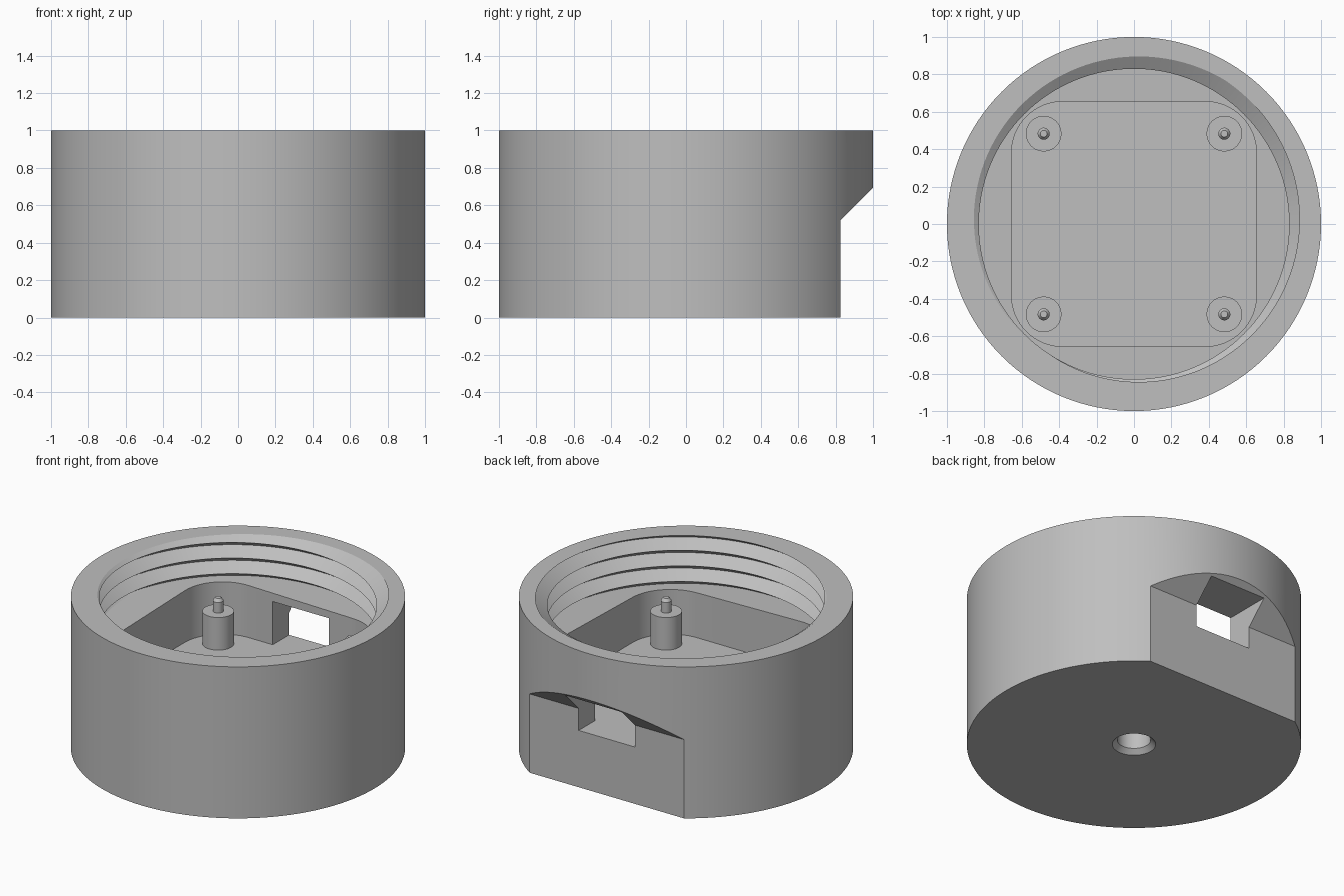
import bpy, bmesh
from math import sin, cos, pi, radians
from mathutils import Matrix

old = bpy.data.objects.get("Cube")
if old:
    bpy.data.objects.remove(old, do_unlink=True)

grey = bpy.data.materials.new("plain grey")
grey.use_nodes = True
COLOUR = (0.52, 0.52, 0.52, 1)
grey.diffuse_color = COLOUR
grey.node_tree.nodes["Principled BSDF"].inputs["Base Color"].default_value = COLOUR

SEGMENTS = 128


def make_object(name, bm):
    bmesh.ops.recalc_face_normals(bm, faces=bm.faces[:])
    mesh = bpy.data.meshes.new(name)
    bm.to_mesh(mesh)
    bm.free()
    mesh.materials.append(grey)
    obj = bpy.data.objects.new(name, mesh)
    bpy.context.collection.objects.link(obj)
    return obj


def lathe(name, profile, segments, x=0, y=0):
    """Closed solid of stacked rings from (radius, z) pairs."""
    bm = bmesh.new()
    rings = [[bm.verts.new((x + r * cos(2 * pi * i / segments),
                            y + r * sin(2 * pi * i / segments), z))
              for i in range(segments)] for r, z in profile]
    for low, high in zip(rings, rings[1:]):
        for i in range(segments):
            j = (i + 1) % segments
            bm.faces.new((low[i], low[j], high[j], high[i]))
    bm.faces.new(rings[0])
    bm.faces.new(rings[-1])
    return make_object(name, bm)


def prism(name, points, offset):
    """Solid made by moving a flat outline along an offset."""
    bm = bmesh.new()
    face = bm.faces.new([bm.verts.new(p) for p in points])
    moved = bmesh.ops.extrude_face_region(bm, geom=[face])["geom"]
    bmesh.ops.translate(bm, vec=offset,
                        verts=[v for v in moved if isinstance(v, bmesh.types.BMVert)])
    return make_object(name, bm)


def box(name, size, matrix):
    bm = bmesh.new()
    bmesh.ops.create_cube(bm, size=1)
    bmesh.ops.scale(bm, vec=size, verts=bm.verts)
    bmesh.ops.transform(bm, matrix=matrix, verts=bm.verts)
    return make_object(name, bm)


def boolean(target, cutter, operation="DIFFERENCE"):
    cutter.hide_render = True
    mod = target.modifiers.new("cut", "BOOLEAN")
    mod.operation, mod.solver, mod.object = operation, "EXACT", cutter
    bpy.context.view_layer.objects.active = target
    bpy.ops.object.modifier_apply(modifier=mod.name)
    bpy.data.objects.remove(cutter, do_unlink=True)


def thread_cutter(pitch=0.103, crest=0.83, root=0.91, start=0.52, rows=12):
    """Column with a right-handed V thread, one helical row per crest or root."""
    bm = bmesh.new()
    grid = {}
    for j in range(SEGMENTS):
        angle = 2 * pi * j / SEGMENTS
        for k in range(rows + (3 if j == 0 else 1)):
            r = root if k % 2 else crest
            z = start + pitch * (angle / (2 * pi) + k / 2)
            grid[j, k] = bm.verts.new((r * cos(angle), r * sin(angle), z))

    def at(j, k):
        return grid[0, k + 2] if j == SEGMENTS else grid[j, k]

    for j in range(SEGMENTS):
        for k in range(rows):
            bm.faces.new((at(j, k), at(j + 1, k), at(j + 1, k + 1), at(j, k + 1)))
    # Fan caps follow the helical ends
    for k in (0, rows):
        loop = [at(j, k) for j in range(SEGMENTS + 1)] + [grid[0, k + 1]]
        centre = bm.verts.new((0, 0, sum(v.co.z for v in loop) / len(loop)))
        for a, b in zip(loop, loop[1:] + loop[:1]):
            bm.faces.new((a, b, centre))
    return make_object("thread_cutter", bm)


# Round body
body = lathe("threaded_cup", [(1, 0), (1, 1)], SEGMENTS)

# Threaded opening, ending on a slightly tilted ledge
thread = thread_cutter()
tilt = Matrix.Translation((0, 0, 0.695)) @ Matrix.Rotation(radians(125), 4, "Z") \
    @ Matrix.Rotation(radians(-1.8), 4, "Y") @ Matrix.Translation((0, 0, 0.5))
boolean(thread, box("ledge_limit", (3, 3, 1), tilt), "INTERSECT")
boolean(body, thread)

# Rounded square pocket
FLOOR, STRAIGHT, CORNER = 0.375, 0.38, 0.275
outline = []
for quarter in range(4):
    middle = radians(45 + 90 * quarter)
    cx, cy = [STRAIGHT * (1 if f(middle) > 0 else -1) for f in (cos, sin)]
    for step in range(17):
        a = middle + radians(90) * (step / 16 - 0.5)
        outline.append((cx + CORNER * cos(a), cy + CORNER * sin(a), FLOOR))
boolean(body, prism("pocket_cutter", outline, (0, 0, 0.45)))

# Flat at the back with a sloped overhang
flat = [(-1.2, 0.826, -0.1), (-1.2, 0.826, 0.52), (-1.2, 1.126, 0.82), (-1.2, 1.126, -0.1)]
boolean(body, prism("flat_cutter", flat, (2.4, 0, 0)))

# Cable window through the flat, level with the pocket floor
boolean(body, box("window_cutter", (0.41, 0.7, 0.285),
                  Matrix.Translation((0, 0.85, FLOOR + 0.1425))))

# Countersunk blind hole underneath
boolean(body, lathe("hole_cutter", [(0.16, -0.03), (0.13, 0), (0.1, 0.03), (0.1, 0.25)], 48))

# Four mounting posts with locating pins
posts = []
for side_y, depth in ((-1, "front"), (1, "back")):
    for side_x, side in ((-1, "right"), (1, "left")):
        posts.append(lathe(
            f"{depth}_{side}_post",
            [(0.095, FLOOR - 0.02), (0.095, 0.59), (0.032, 0.59), (0.032, 0.66), (0.018, 0.68)],
            40, 0.483 * side_x, 0.483 * side_y))

# Smooth round walls, crisp edges
bpy.ops.object.select_all(action="DESELECT")
for obj in [body] + posts:
    obj.select_set(True)
bpy.context.view_layer.objects.active = body
bpy.ops.object.shade_smooth_by_angle(angle=radians(20))
